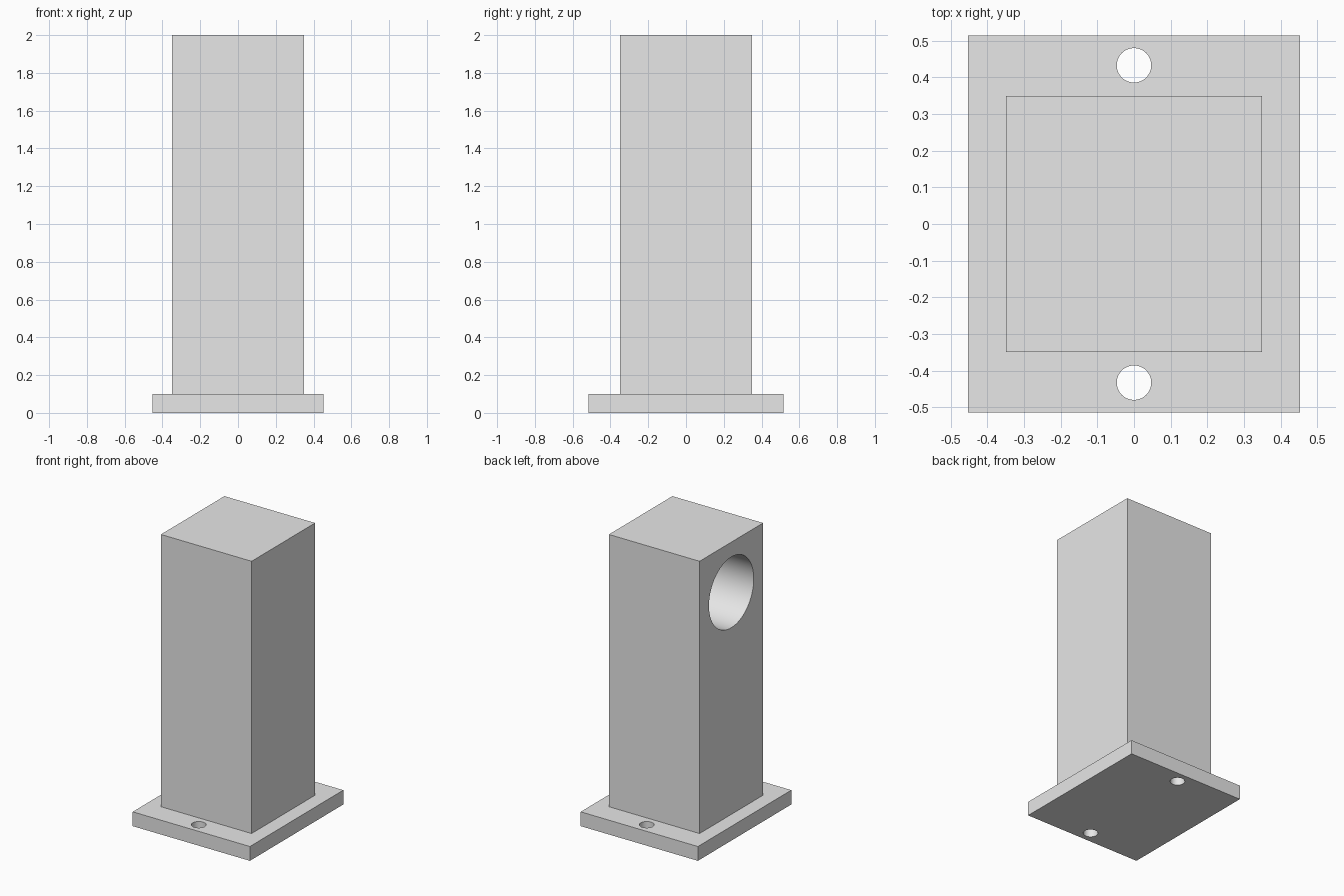
import bpy
from math import pi, radians

cube = bpy.data.objects.get("Cube")
if cube:
    bpy.data.objects.remove(cube, do_unlink=True)

grey = bpy.data.materials.new("light grey")
grey.use_nodes = True
grey.diffuse_color = (0.8, 0.8, 0.8, 1)
grey.node_tree.nodes["Principled BSDF"].inputs["Base Color"].default_value = (0.8, 0.8, 0.8, 1)

HALF = 0.35        # half width of the post
PLATE_T = 0.1      # plate thickness
BORE_DEPTH = 0.6   # blind bore in the post


def box(name, size, z0, z1):
    bpy.ops.mesh.primitive_cube_add(size=1, location=(0, 0, (z0 + z1) / 2))
    ob = bpy.context.object
    ob.name = name
    ob.scale = (size[0], size[1], z1 - z0)
    bpy.ops.object.transform_apply(location=True, rotation=True, scale=True)
    ob.data.materials.append(grey)
    return ob


def cylinder(name, radius, depth, location, rotation=(0, 0, 0)):
    bpy.ops.mesh.primitive_cylinder_add(vertices=64, radius=radius, depth=depth,
                                        location=location, rotation=rotation)
    ob = bpy.context.object
    ob.name = name
    ob.data.materials.append(grey)
    return ob


def boolean(target, other, operation):
    mod = target.modifiers.new(operation.title(), "BOOLEAN")
    mod.operation = operation
    mod.solver = "EXACT"
    mod.object = other
    bpy.context.view_layer.objects.active = target
    bpy.ops.object.modifier_apply(modifier=mod.name)
    bpy.data.objects.remove(other, do_unlink=True)


# Base plate fused with the square post
post = box("mounting_post", (0.905, 1.03), 0, PLATE_T)
boolean(post, box("column", (2 * HALF, 2 * HALF), PLATE_T / 2, 2), "UNION")

# Screw holes through the plate, front and back
for side in (-1, 1):
    boolean(post, cylinder("screw_hole", 0.047, 0.4, (0, side * 0.433, PLATE_T / 2)), "DIFFERENCE")

# Large blind bore near the top of the -x face
bore_len = BORE_DEPTH + 0.2
bore_x = -HALF + BORE_DEPTH - bore_len / 2
boolean(post, cylinder("bore", 0.247, bore_len, (bore_x, 0, 1.65), (0, pi / 2, 0)), "DIFFERENCE")

# Smooth bore walls, sharp edges
bpy.ops.object.select_all(action="DESELECT")
post.select_set(True)
bpy.context.view_layer.objects.active = post
bpy.ops.object.shade_smooth_by_angle(angle=radians(30))
